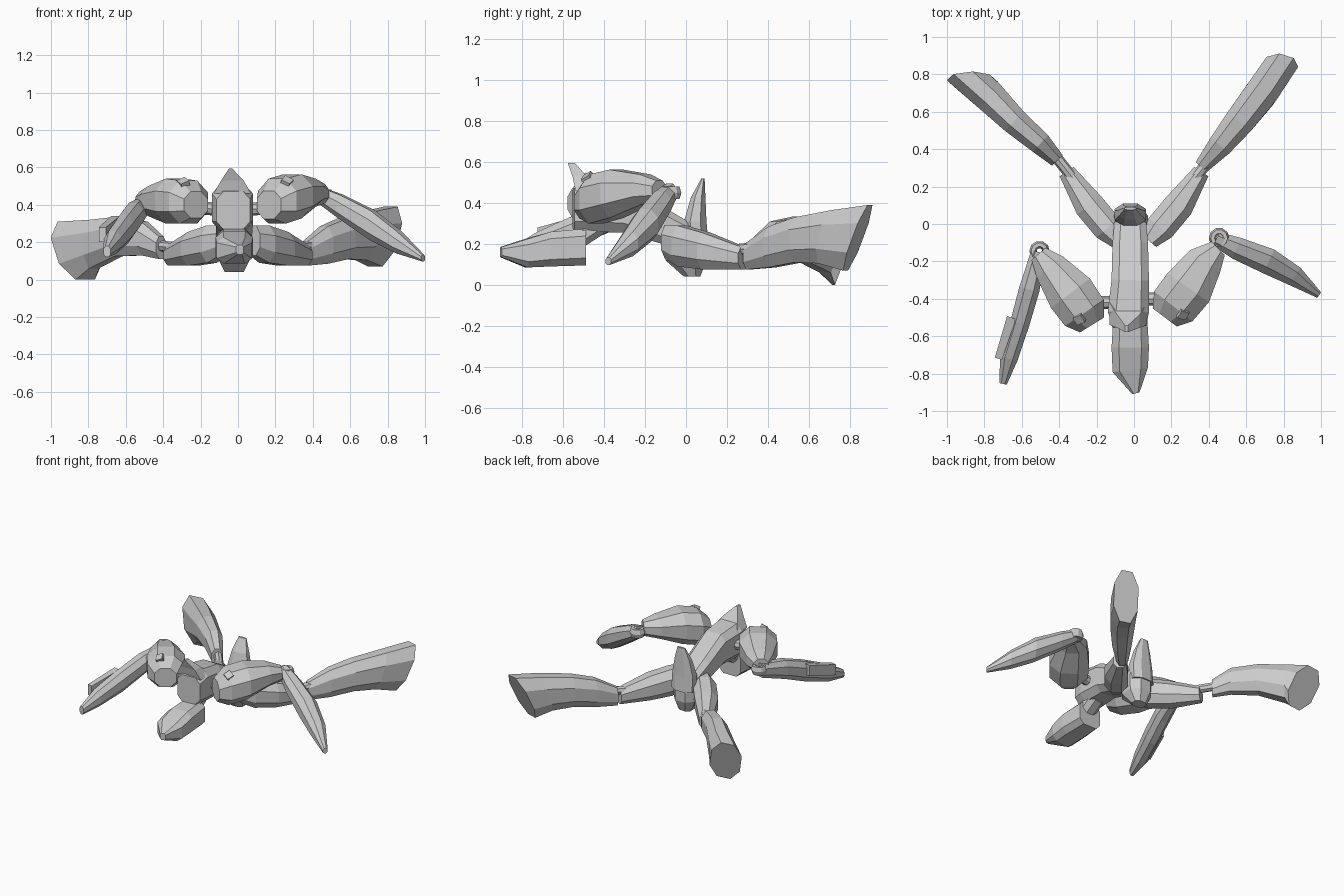
import bpy, bmesh
from mathutils import Vector

OCT = [(1, -.45), (1, .45), (.45, 1), (-.45, 1), (-1, .45), (-1, -.45), (-.45, -1), (.45, -1)]
BOXY = [(1, -.6), (1, .6), (.6, 1), (-.6, 1), (-1, .6), (-1, -.6), (-.6, -1), (.6, -1)]
QUAD = [(1, -1), (1, 1), (-1, 1), (-1, -1)]


def loft(name, stations, shape=OCT, upright=False):
    """Skin a section through (x, y, z, half width, half height, tilt, skew) stations."""
    bm = bmesh.new()
    rings = []
    pts = [Vector(s[:3]) for s in stations]
    for i, s in enumerate(stations):
        d = pts[min(i + 1, len(pts) - 1)] - pts[max(i - 1, 0)]
        if upright:
            d, side, up = Vector((0, 0, 1)), Vector((1, 0, 0)), Vector((0, 1, 0))
        else:
            d.z = 0
            d.normalize()
            side, up = Vector((d.y, -d.x, 0)), Vector((0, 0, 1))
        tilt = s[5] if len(s) > 5 else 0
        skew = s[6] if len(s) > 6 else 0
        rings.append([bm.verts.new(pts[i] + side * u * s[3] + up * v * s[4]
                                   + d * (v * s[4] * tilt + u * s[3] * skew)) for u, v in shape])
    n = len(shape)
    for a, b in zip(rings, rings[1:]):
        for k in range(n):
            bm.faces.new((a[k], a[(k + 1) % n], b[(k + 1) % n], b[k]))
    bm.faces.new(rings[0])
    bm.faces.new(rings[-1])
    bmesh.ops.recalc_face_normals(bm, faces=bm.faces)
    me = bpy.data.meshes.new(name)
    bm.to_mesh(me)
    bm.free()
    ob = bpy.data.objects.new(name, me)
    bpy.context.collection.objects.link(ob)
    return ob


def peg(name, a, b, r, sides=8):
    a, b = Vector(a), Vector(b)
    bpy.ops.mesh.primitive_cylinder_add(vertices=sides, radius=r, depth=(b - a).length, location=(a + b) / 2)
    ob = bpy.context.object
    ob.name = name
    ob.rotation_euler = (b - a).to_track_quat('Z', 'Y').to_euler()
    return ob


def ring(name, loc):
    bpy.ops.mesh.primitive_torus_add(major_segments=10, minor_segments=6, major_radius=.035,
                                     minor_radius=.02, location=loc)
    bpy.context.object.name = name
    bpy.context.object.scale.z = 1.8


# Torso, neck, head and the spike behind the collar
loft("torso", [(-.025, -.55, .37, .09, .1), (-.03, -.47, .385, .11, .125), (-.02, -.3, .37, .1, .115),
               (-.02, -.1, .285, .095, .09), (-.02, .01, .24, .085, .07)], BOXY)
loft("neck", [(-.02, -.40, .31, .06, .06), (-.02, -.54, .22, .065, .06)])
loft("head", [(-.02, -.49, .185, .09, .09), (-.02, -.66, .175, .1, .085),
              (-.02, -.78, .155, .095, .07), (.01, -.905, .16, .02, .025)], BOXY)
loft("collar_spike", [(-.03, -.48, .46, .1, .06), (-.03, -.52, .53, .06, .035),
                      (-.04, -.56, .595, .008, .018)], QUAD, True)

# Pelvis and the upright tail fin
loft("pelvis", [(-.02, .03, .04, .05, .04), (-.02, .0, .12, .09, .1),
                (-.02, .0, .22, .095, .1), (-.02, .01, .29, .075, .07)], OCT, True)
loft("tail_fin", [(-.02, .055, .2, .085, .055), (-.02, .045, .31, .085, .055),
                  (-.02, .06, .43, .06, .035), (-.02, .083, .52, .03, .008)], OCT, True)

# Arms
loft("right_upper_arm", [(.165, -.5, .40, .08, .075), (.21, -.44, .42, .13, .12),
                         (.29, -.34, .445, .135, .118), (.38, -.2, .465, .1, .075),
                         (.45, -.13, .46, .05, .05)])
loft("left_upper_arm", [(-.225, -.54, .40, .075, .07), (-.265, -.475, .415, .125, .115),
                        (-.34, -.37, .42, .13, .12), (-.45, -.23, .42, .09, .08),
                        (-.51, -.16, .42, .05, .05)])
loft("right_forearm", [(.44, -.08, .45, .04, .045), (.55, -.13, .39, .06, .065),
                       (.72, -.20, .29, .07, .08), (.86, -.28, .2, .055, .06),
                       (.99, -.38, .115, .018, .018)])
loft("left_forearm", [(-.51, -.15, .39, .04, .05), (-.56, -.35, .34, .055, .07),
                      (-.61, -.53, .27, .052, .075), (-.67, -.72, .2, .048, .06),
                      (-.7, -.855, .15, .02, .03)])
loft("left_forearm_plate", [(-.655, -.5, .3, .025, .04), (-.725, -.72, .24, .02, .04)], QUAD)

# Legs: thighs, then shins flaring to slanted flat ends
for sx, label in ((1, "right"), (-1, "left")):
    loft(label + "_thigh", [(sx * .08, -.09, .21, .05, .08), (sx * .14, -.02, .19, .08, .1),
                            (sx * .24, .10, .165, .08, .09), (sx * .36, .28, .13, .045, .055)])
    peg(label + "_hip_joint", (0, -.02, .18), (sx * .12, -.02, .18), .04)
    peg(label + "_knee_joint", (sx * .33, .25, .17), (sx * .41, .35, .18), .03)
loft("right_shin", [(.36, .305, .14, .04, .065), (.46, .42, .185, .065, .1),
                    (.565, .55, .22, .08, .11), (.68, .70, .235, .088, .13, .3),
                    (.775, .84, .23, .085, .16, .45, .3)])
loft("left_shin", [(-.41, .34, .17, .04, .06), (-.5, .43, .22, .06, .09),
                   (-.64, .55, .23, .072, .105), (-.77, .68, .19, .085, .13),
                   (-.865, .765, .155, .088, .155, .42, -.85)])

# Shoulder pegs, elbow rings and square vents on the upper arms
peg("right_shoulder_joint", (.02, -.4, .37), (.2, -.4, .39), .035)
peg("left_shoulder_joint", (-.06, -.42, .37), (-.25, -.42, .39), .035)
ring("right_elbow_joint", (.455, -.075, .45))
ring("left_elbow_joint", (-.505, -.145, .4))
peg("right_arm_vent", (.24, -.43, .46), (.265, -.49, .535), .035, 4)
peg("left_arm_vent", (-.28, -.47, .46), (-.295, -.515, .53), .035, 4)
